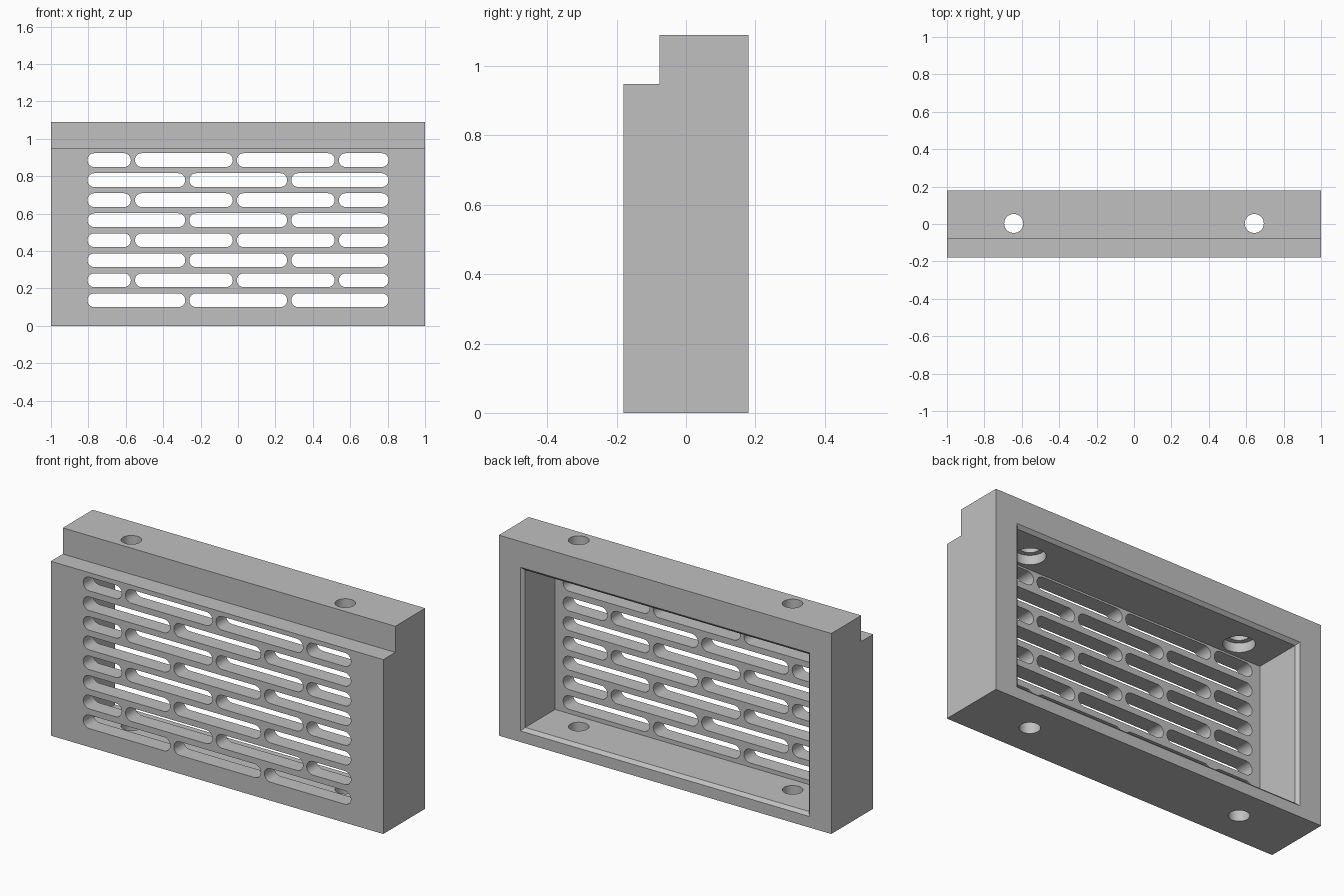
import bpy, bmesh, math

cube = bpy.data.objects.get("Cube")
if cube:
    bpy.data.objects.remove(cube, do_unlink=True)

grey = bpy.data.materials.new("light grey")
grey.use_nodes = True
colour = (0.53, 0.53, 0.53, 1)
grey.diffuse_color = colour
grey.node_tree.nodes["Principled BSDF"].inputs["Base Color"].default_value = colour


def loft(bm, rings):
    """Skin matching rings of points and cap both ends."""
    loops = [[bm.verts.new(p) for p in ring] for ring in rings]
    n = len(loops[0])
    for a, b in zip(loops, loops[1:]):
        for i in range(n):
            j = (i + 1) % n
            bm.faces.new((a[i], a[j], b[j], b[i]))
    bm.faces.new(loops[0][::-1])
    bm.faces.new(loops[-1])


def finish(bm, name):
    bmesh.ops.recalc_face_normals(bm, faces=bm.faces[:])
    mesh = bpy.data.meshes.new(name)
    bm.to_mesh(mesh)
    bm.free()
    mesh.materials.append(grey)
    obj = bpy.data.objects.new(name, mesh)
    bpy.context.collection.objects.link(obj)
    return obj


def cut(target, cutter):
    cutter.hide_render = True
    bpy.context.view_layer.objects.active = target
    mod = target.modifiers.new(cutter.name, 'BOOLEAN')
    mod.operation = 'DIFFERENCE'
    mod.solver = 'EXACT'
    mod.object = cutter
    bpy.ops.object.modifier_apply(modifier=mod.name)
    bpy.data.objects.remove(cutter, do_unlink=True)


# Housing: stepped side profile swept along x
profile = [(-0.18, 0), (0.18, 0), (0.18, 1.09), (-0.077, 1.09),
           (-0.077, 0.948), (-0.18, 0.948)]
bm = bmesh.new()
loft(bm, [[(x, y, z) for y, z in profile] for x in (-1, 1)])
housing = finish(bm, "vent_housing")

# Rear cavity with a chamfered mouth
def rect(y, grow):
    x, low, high = 0.853 + grow, 0.077 - grow, 0.933 + grow
    return [(-x, y, low), (x, y, low), (x, y, high), (-x, y, high)]

bm = bmesh.new()
loft(bm, [rect(-0.094, 0), rect(0.163, 0), rect(0.2, 0.037)])
cut(housing, finish(bm, "cavity_cutter"))

# Grille: rounded slots in staggered rows
def slot(bm, x0, x1, z, r=0.037, steps=16):
    outline = []
    for cx, start in ((x1 - r, -90), (x0 + r, 90)):
        for i in range(steps + 1):
            a = math.radians(start + 180 * i / steps)
            outline.append((cx + r * math.cos(a), z + r * math.sin(a)))
    loft(bm, [[(x, y, zz) for x, zz in outline] for y in (-0.3, 0)])

EDGE, LENGTH, PITCH = 0.805, 0.523, 0.545
bm = bmesh.new()
for row in range(8):
    first = -EDGE if row % 2 == 0 else -0.551 - PITCH
    for k in range(4):
        x0 = max(first + k * PITCH, -EDGE)
        x1 = min(first + k * PITCH + LENGTH, EDGE)
        if x1 > x0:
            slot(bm, x0, x1, 0.137 + 0.107 * row)
cut(housing, finish(bm, "slot_cutter"))

# Screw holes through floor and ceiling, counterbored under the ceiling
def cylinder(bm, x, r, z0, z1, n=40):
    ring = [(x + r * math.cos(math.tau * i / n), 0.003 + r * math.sin(math.tau * i / n))
            for i in range(n)]
    loft(bm, [[(px, py, z) for px, py in ring] for z in (z0, z1)])

for name, r, z0, z1 in (("screw_hole_cutter", 0.051, -0.1, 1.2),
                        ("counterbore_cutter", 0.077, 0.85, 0.983)):
    bm = bmesh.new()
    for x in (-0.643, 0.643):
        cylinder(bm, x, r, z0, z1)
    cut(housing, finish(bm, name))

# Smooth the rounded walls, keep the edges crisp
bpy.ops.object.select_all(action='DESELECT')
housing.select_set(True)
bpy.context.view_layer.objects.active = housing
bpy.ops.object.shade_smooth_by_angle(angle=math.radians(30))
